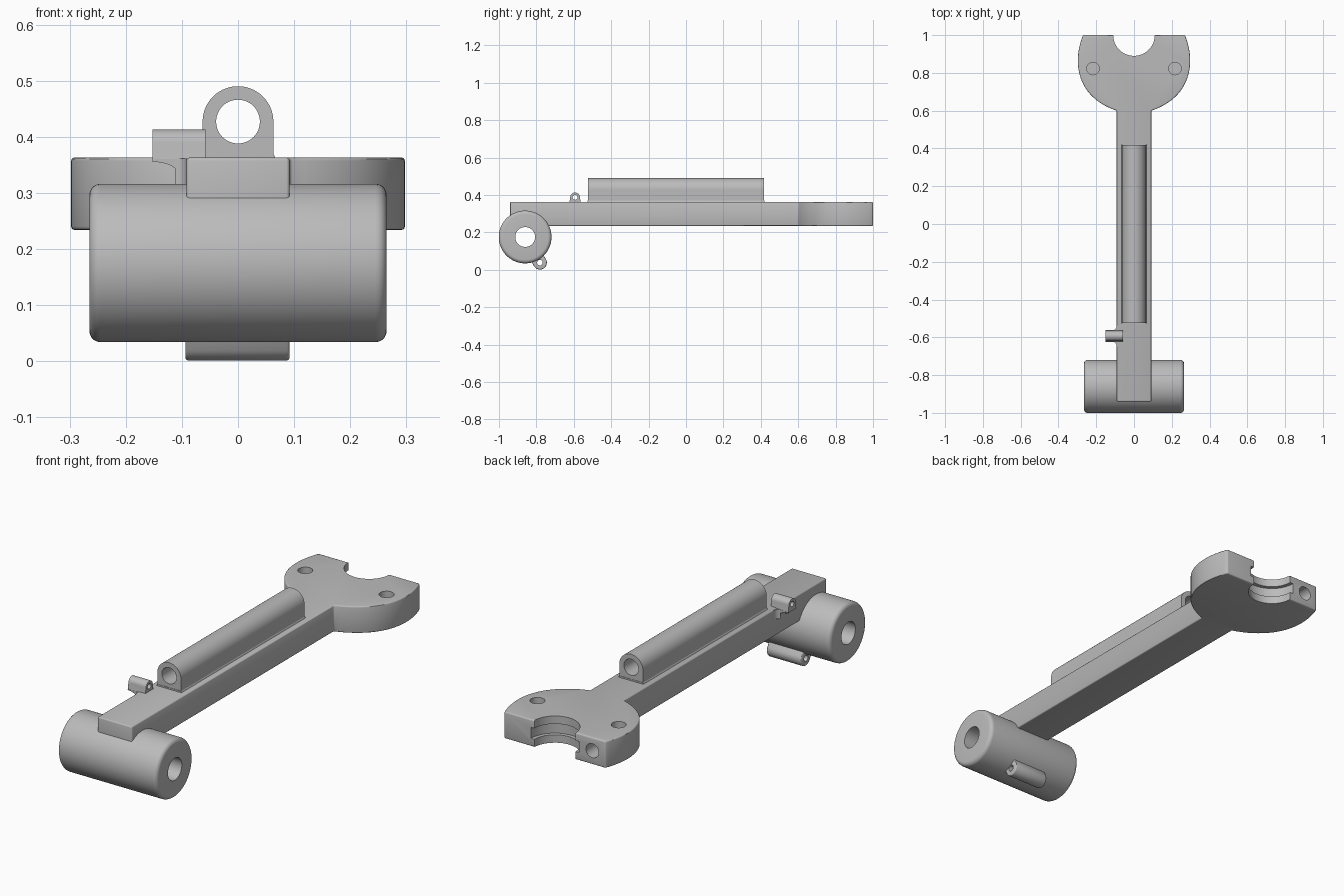
import bpy, bmesh, math
from mathutils import Vector

if "Cube" in bpy.data.objects:
    bpy.data.objects.remove(bpy.data.objects["Cube"], do_unlink=True)

grey = bpy.data.materials.new("plain grey")
grey.use_nodes = True
colour = (0.5, 0.5, 0.5, 1)
grey.diffuse_color = colour
grey.node_tree.nodes["Principled BSDF"].inputs["Base Color"].default_value = colour

# Maps profile coordinates (u, v) and depth d to space, by extrusion axis
PLACE = {"x": lambda u, v, d: (d, u, v),
         "y": lambda u, v, d: (u, d, v),
         "z": lambda u, v, d: (u, v, d)}


def arc(cx, cy, r, start=0, end=360, n=48):
    """Points on an arc, leaving out the doubled end of a full circle."""
    steps = n if end - start == 360 else n + 1
    angles = [math.radians(start + (end - start) * i / n) for i in range(steps)]
    return [(cx + r * math.cos(a), cy + r * math.sin(a)) for a in angles]


def bezier(a, b, c, d, n=24):
    a, b, c, d = map(Vector, (a, b, c, d))
    ts = [i / n for i in range(n + 1)]
    return [tuple(a*(1-t)**3 + b*3*t*(1-t)**2 + c*3*t*t*(1-t) + d*t**3) for t in ts]


def prism(name, outline, axis, lo, hi):
    """Extrude a closed outline along an axis."""
    bm = bmesh.new()
    low = bm.faces.new([bm.verts.new(PLACE[axis](u, v, lo)) for u, v in outline])
    top = bmesh.ops.extrude_face_region(bm, geom=[low])["geom"]
    shift = Vector(PLACE[axis](0, 0, hi - lo))
    bmesh.ops.translate(bm, vec=shift, verts=[g for g in top if isinstance(g, bmesh.types.BMVert)])
    bmesh.ops.recalc_face_normals(bm, faces=bm.faces)
    mesh = bpy.data.meshes.new(name)
    bm.to_mesh(mesh)
    bm.free()
    obj = bpy.data.objects.new(name, mesh)
    bpy.context.collection.objects.link(obj)
    mesh.materials.append(grey)
    return obj


def apply(obj, mod):
    bpy.ops.object.select_all(action="DESELECT")
    bpy.context.view_layer.objects.active = obj
    obj.select_set(True)
    bpy.ops.object.modifier_apply(modifier=mod.name)


def bevel(obj, width, segments=3):
    mod = obj.modifiers.new("edges", "BEVEL")
    mod.width, mod.segments = width, segments
    mod.limit_method, mod.angle_limit = "ANGLE", math.radians(50)
    apply(obj, mod)


def cut(obj, outline, axis, lo, hi):
    """Remove a prism from the object."""
    cutter = prism("cutter", outline, axis, lo, hi)
    cutter.hide_render = True
    mod = obj.modifiers.new("cut", "BOOLEAN")
    mod.operation, mod.solver, mod.object = "DIFFERENCE", "EXACT", cutter
    apply(obj, mod)
    bpy.data.objects.remove(cutter, do_unlink=True)


def finish(obj):
    bpy.ops.object.select_all(action="DESELECT")
    bpy.context.view_layer.objects.active = obj
    obj.select_set(True)
    bpy.ops.object.shade_smooth_by_angle(angle=math.radians(30))


BOTTOM, TOP = 0.234, 0.363
HALF = 0.092

# Arm and open-jawed head in one outline
side = [(HALF, -0.94)] + bezier((HALF, 0.6), (0.30, 0.67), (0.33, 0.85), (0.27, 1.0))
arm = prism("arm_and_jaw", side + [(-x, y) for x, y in reversed(side)], "z", BOTTOM, TOP)
bevel(arm, 0.006)
cut(arm, arc(0, 1.0, 0.11), "z", 0.1, 0.5)
cut(arm, arc(0, 1.0, 0.128), "z", 0.272, 0.325)
for x in (-0.217, 0.217):
    cut(arm, arc(x, 0.823, 0.033, n=32), "z", 0.29, 0.5)
cut(arm, arc(-0.2, 0.3, 0.034, n=32), "y", 0.9, 1.1)
finish(arm)

# Cross barrel at the front
barrel = prism("cross_barrel", arc(-0.86, 0.175, 0.141, n=80), "x", -0.265, 0.265)
bevel(barrel, 0.02, 5)
cut(barrel, arc(-0.86, 0.175, 0.053), "x", -0.5, 0.5)
finish(barrel)

# Tube lying along the top of the arm
tube = prism("top_tube", [(-0.063, 0.355)] + [(0.063, 0.355)] + arc(0, 0.427, 0.063, 0, 180),
             "y", -0.525, 0.418)
cut(tube, arc(0, 0.427, 0.039), "y", -1, 1)
finish(tube)

# Foot flare that joins the tube to the arm
foot = prism("tube_foot", [(-0.068, 0.36), (0.068, 0.36), (0.063, 0.37), (-0.063, 0.37)],
             "y", -0.527, 0.42)
cut(foot, arc(0, 0.427, 0.058), "y", -1, 1)
finish(foot)

# Small side eyelet, overhanging the arm's right edge
eyelet = prism("side_eyelet", [(-0.624, 0.355), (-0.562, 0.355)] + arc(-0.593, 0.387, 0.026, 0, 180, 24),
               "x", -0.152, -0.058)
cut(eyelet, arc(-0.593, 0.387, 0.013, n=24), "x", -0.3, 0.1)
finish(eyelet)

# Curved bracket under the eyelet
gusset = prism("eyelet_bracket", [(-0.088, 0.36), (-0.15, 0.36)]
               + bezier((-0.15, 0.355), (-0.12, 0.355), (-0.1, 0.34), (-0.095, 0.315), 10)
               + [(-0.088, 0.315)], "y", -0.624, -0.562)
finish(gusset)

# Fillets where the eyelet meets the arm side
for name, y, sign in (("front_fillet", -0.624, -1), ("back_fillet", -0.562, 1)):
    finish(prism(name, [(-0.09, y)] + bezier((-0.112, y), (-0.1, y), (-0.092, y + sign * 0.01),
                                             (-0.092, y + sign * 0.025), 8) + [(-0.09, y + sign * 0.025)],
                 "z", 0.315, 0.361))

# Lower eyelet hanging under the barrel, with a neck towards the barrel axis
cy, cz, r = -0.781, 0.038, 0.037
aim = math.degrees(math.atan2(0.175 - cz, -0.86 - cy))
ring = arc(cy, cz, r, aim + 90, aim + 270, 28)
step = Vector((math.cos(math.radians(aim)), math.sin(math.radians(aim)))) * 0.05
neck = [(ring[-1][0] + step.x, ring[-1][1] + step.y), (ring[0][0] + step.x, ring[0][1] + step.y)]
lower = prism("lower_eyelet", ring + neck, "x", -0.094, 0.092)
bevel(lower, 0.006)
cut(lower, arc(cy, cz, 0.015, n=24), "x", -0.5, 0.5)
finish(lower)
